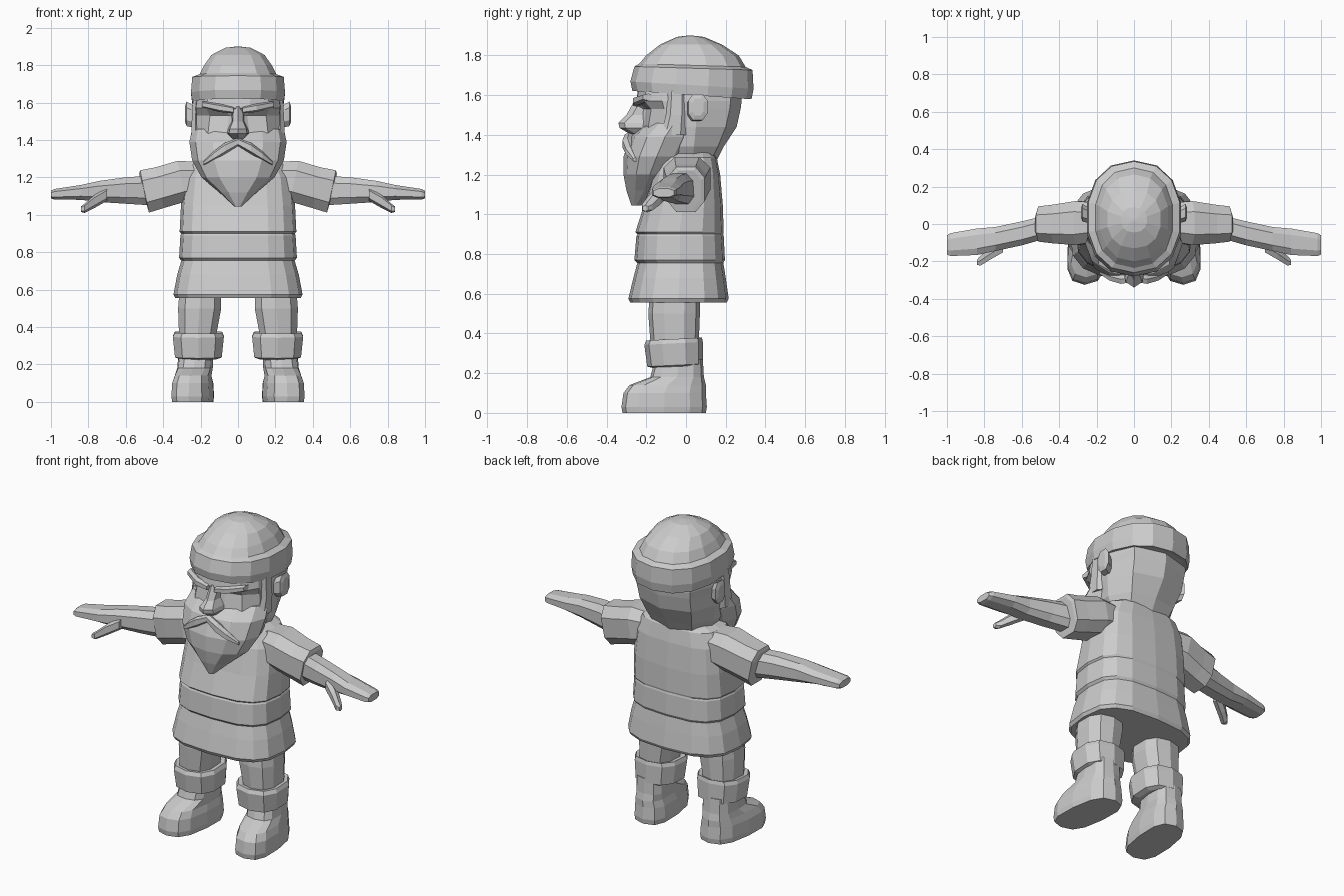
import bpy, bmesh, math

grey = bpy.data.materials.new("light_grey")
grey.diffuse_color = (0.6, 0.6, 0.6, 1)


def spow(v, p):
    return math.copysign(abs(v) ** p, v)


def loft(name, rings, mirror=False):
    """Bridge rings of equal length, cap both ends, optionally mirror in x."""
    bm = bmesh.new()
    rows = [[bm.verts.new(p) for p in r] for r in rings]
    n = len(rows[0])
    for a, b in zip(rows, rows[1:]):
        for i in range(n):
            j = (i + 1) % n
            bm.faces.new((a[i], a[j], b[j], b[i]))
    bm.faces.new(rows[0])
    bm.faces.new(rows[-1])
    bmesh.ops.recalc_face_normals(bm, faces=bm.faces)
    me = bpy.data.meshes.new(name)
    bm.to_mesh(me)
    bm.free()
    me.materials.append(grey)
    ob = bpy.data.objects.new(name, me)
    bpy.context.collection.objects.link(ob)
    if mirror:
        ob.modifiers.new("mirror", "MIRROR")
    return ob


def ring(hw, yf, yb, z, n=12, p=0.8, cx=0, tilt=0, skew=0):
    """Horizontal rounded ring between yf (front) and yb (back)."""
    yc, ry = (yf + yb) / 2, (yb - yf) / 2
    pts = []
    for i in range(n):
        a = 2 * math.pi * i / n
        y = -ry * spow(math.cos(a), p)
        pts.append((cx + hw * spow(math.sin(a), p) + skew * y, yc + y, z + tilt * y))
    return pts


def limb(name, sections, n=8, p=0.75, lean=0):
    """Mirrored sideways tube; sections are x, y, z, half depth, half height."""
    rings = []
    for x, y, z, ry, rz in sections:
        rings.append([(x + lean * spow(math.sin(a), p),
                       y + ry * spow(math.cos(a), p),
                       z + rz * spow(math.sin(a), p))
                      for a in (2 * math.pi * (i + 0.5) / n for i in range(n))])
    return loft(name, rings, True)


# Tunic with a belt band and flared skirt
loft("tunic", [ring(*s, n=16, p=0.68) for s in (
    (.335, -.28, .205, .555), (.345, -.29, .215, .575), (.325, -.265, .2, .68), (.303, -.245, .188, .755),
    (.315, -.26, .196, .77), (.308, -.25, .19, .89), (.303, -.245, .187, .9),
    (.312, -.255, .19, .91), (.305, -.21, .185, 1.05), (.288, -.17, .172, 1.2),
    (.245, -.13, .155, 1.285), (.15, -.08, .13, 1.33))])

# Sleeves and bare arms with flat hands
limb("sleeve", [(.2, .01, 1.19, .11, .1), (.3, .005, 1.18, .125, .115),
                (.42, 0, 1.145, .11, .115), (.5, .0, 1.125, .1, .12),
                (.505, 0, 1.125, .08, .1)], lean=.025)
limb("arm", [(.45, -.01, 1.13, .065, .085), (.6, -.05, 1.13, .068, .075),
             (.74, -.08, 1.125, .068, .06), (.84, -.095, 1.12, .075, .042),
             (.98, -.11, 1.11, .065, .03), (1.0, -.112, 1.108, .055, .022)])
limb("thumb", [(.70, -.12, 1.11, .035, .035), (.77, -.16, 1.07, .035, .035),
               (.82, -.195, 1.035, .03, .025), (.84, -.205, 1.03, .015, .015)], n=6)

# Trousers, cuffs and boots
loft("trouser_leg", [ring(*s, n=10, cx=c) for c, *s in (
    (.2, .115, -.18, .07, .62), (.205, .12, -.19, .07, .5),
    (.215, .105, -.18, .065, .37), (.215, .1, -.17, .065, .3))], True)
loft("cuff", [ring(*s, n=10, cx=.212, tilt=.05) for s in (
    (.1, -.16, .07, .23), (.13, -.195, .085, .24), (.142, -.21, .085, .35),
    (.132, -.2, .08, .372), (.095, -.16, .06, .365))], True)
loft("boot", [ring(*s, n=12, p=.72, cx=c, skew=k) for c, k, *s in (
    (.242, -.1, .108, -.32, .1, 0), (.242, -.1, .112, -.325, .105, .03),
    (.242, -.1, .108, -.315, .1, .1), (.24, -.08, .098, -.285, .1, .14),
    (.23, -.05, .095, -.18, .09, .18), (.225, 0, .092, -.155, .085, .27))], True)

# Head: half outlines from front to back at each height, mirrored into rings
head = [
    (1.24, (0, -.15, .06, -.15, .12, -.12, .15, -.05, .17, .03, .12, .11, 0, .14)),
    (1.34, (0, -.24, .07, -.23, .16, -.17, .21, -.08, .22, .04, .15, .16, 0, .19)),
    (1.44, (0, -.25, .06, -.215, .16, -.19, .22, -.1, .235, .05, .175, .20, 0, .255)),
    (1.53, (0, -.24, .05, -.20, .15, -.175, .22, -.11, .24, .05, .18, .22, 0, .275)),
    (1.57, (0, -.25, .06, -.25, .17, -.21, .225, -.12, .24, .05, .185, .225, 0, .28)),
    (1.64, (0, -.24, .07, -.235, .16, -.2, .215, -.11, .235, .05, .18, .22, 0, .28))]
rings = []
for z, c in head:
    half = list(zip(c[::2], c[1::2]))
    rings.append([(x, y, z) for x, y in half] + [(-x, y, z) for x, y in half[-2:0:-1]])
loft("head", rings)

# Face: nose, brows, ears
loft("nose", [[(-w, -.2, z), (w, -.2, z), (w * .8, y + .03, z), (0, y, z), (-w * .8, y + .03, z)]
              for z, w, y in ((1.405, .035, -.285), (1.435, .06, -.335), (1.46, .055, -.34),
                              (1.5, .035, -.3), (1.58, .035, -.255))])
limb("brow", [(.025, -.245, 1.56, .025, .018), (.1, -.24, 1.572, .03, .022),
              (.19, -.19, 1.59, .03, .018)], n=6)
limb("ear", [(.215, .04, 1.52, .03, .05), (.25, .05, 1.53, .045, .065),
             (.275, .06, 1.54, .05, .07), (.283, .06, 1.54, .03, .045)])

# Beard, sideburns and moustache
loft("beard", [ring(*s, p=.95) for s in (
    (.02, -.275, -.225, 1.045), (.1, -.3, -.12, 1.12), (.195, -.315, -.05, 1.2),
    (.245, -.315, .02, 1.29), (.26, -.28, .07, 1.39), (.245, -.2, .08, 1.46))])
loft("sideburn", [ring(*s, n=6, cx=c) for c, *s in (
    (.225, .025, -.13, .0, 1.4), (.228, .022, -.1, 0, 1.5), (.222, .02, -.09, .0, 1.63))], True)
limb("moustache", [(0, -.285, 1.39, .025, .022), (.07, -.295, 1.355, .028, .03),
                   (.13, -.28, 1.315, .025, .025), (.185, -.255, 1.275, .012, .01)], n=6)

# Hat with a rolled band and low dome
loft("hat", [ring(*s, n=14, p=.88, tilt=t) for t, *s in (
    (-.07, .225, -.24, .3, 1.605), (-.07, .25, -.27, .33, 1.6), (-.06, .257, -.28, .34, 1.65),
    (-.03, .25, -.26, .335, 1.735), (-.03, .21, -.235, .3, 1.75), (0, .185, -.2, .265, 1.8),
    (0, .145, -.13, .18, 1.855), (0, .07, -.045, .09, 1.893), (0, .01, .01, .03, 1.9))])
